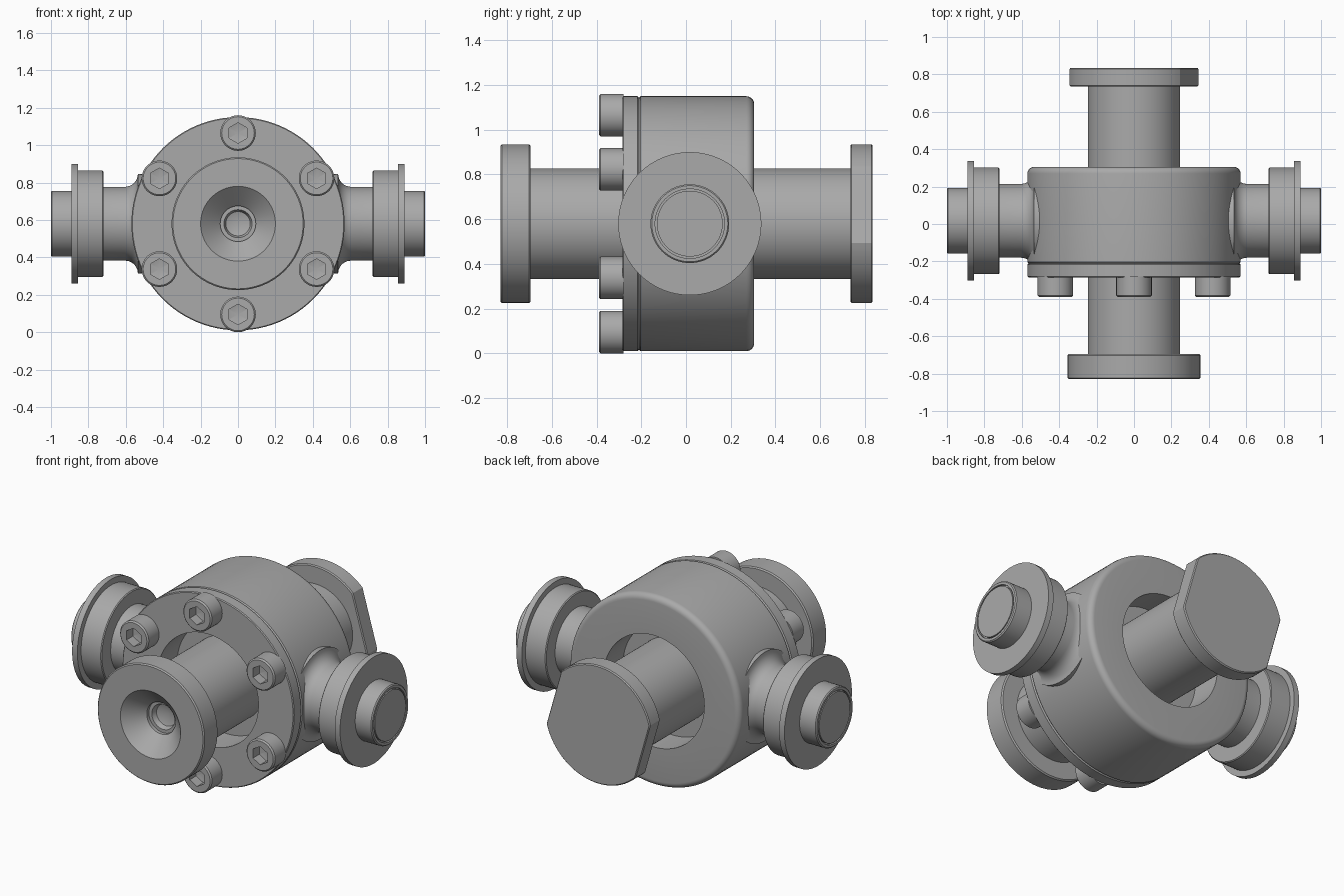
import bpy, bmesh, math
from math import cos, sin, pi, radians

cube = bpy.data.objects.get("Cube")
if cube:
    bpy.data.objects.remove(cube)

CENTER_Z = 0.58
SEGMENTS = 96

steel = bpy.data.materials.new("steel grey")
steel.use_nodes = True
grey = (0.4, 0.4, 0.4, 1)
steel.diffuse_color = grey
steel.node_tree.nodes["Principled BSDF"].inputs["Base Color"].default_value = grey


def round_radius(r, a):
    return r


def hex_radius(r, a):
    return r * cos(pi / 6) / cos(a % (pi / 3) - pi / 6)


def two_flats_radius(r, a):
    return min(r, r * cos(pi / 6) / max(abs(cos(a)), 0.01))


def lathe(name, profile, axis="y", origin=(0, 0, CENTER_Z), closed=False, turn=0.0):
    """Revolve (position, radius[, shape]) points about an axis."""
    bm = bmesh.new()
    rings = []
    for point in profile:
        h, r = point[:2]
        shape = point[2] if len(point) > 2 else round_radius
        ring = []
        for i in range(SEGMENTS):
            a = 2 * pi * i / SEGMENTS
            rad = shape(r, a)
            u, v = rad * cos(a + turn), rad * sin(a + turn)
            ring.append(bm.verts.new((u, h, v) if axis == "y" else (h, u, v)))
        rings.append(ring)
    pairs = list(zip(rings, rings[1:]))
    if closed:
        pairs.append((rings[-1], rings[0]))
    for lower, upper in pairs:
        for i in range(SEGMENTS):
            j = (i + 1) % SEGMENTS
            bm.faces.new((lower[i], lower[j], upper[j], upper[i]))
    bmesh.ops.remove_doubles(bm, verts=bm.verts, dist=0.00001)
    bmesh.ops.recalc_face_normals(bm, faces=bm.faces)
    mesh = bpy.data.meshes.new(name)
    bm.to_mesh(mesh)
    bm.free()
    mesh.materials.append(steel)
    obj = bpy.data.objects.new(name, mesh)
    obj.location = origin
    bpy.context.collection.objects.link(obj)
    return obj


def arc(h, r, radius, start, end, steps=6):
    """Points of a rounded corner in a profile."""
    angles = [radians(start + (end - start) * i / steps) for i in range(steps + 1)]
    return [(h + radius * sin(a), r + radius * cos(a)) for a in angles]


# Housing with a rounded back rim and a recess around the shaft
R, BORE, INNER = 0.57, 0.335, 0.2
lathe("housing",
      [(0.12, INNER), (0.12, BORE), (0.305, BORE)]
      + arc(0.27, R - 0.035, 0.035, 90, 0)
      + [(-0.203, R), (-0.21, R - 0.007), (-0.21, BORE), (-0.1, BORE), (-0.1, INNER)],
      closed=True)

# Front cover ring
lathe("cover_plate",
      [(-0.21, BORE), (-0.21, R - 0.007), (-0.217, R), (-0.28, R),
       (-0.285, R - 0.005), (-0.285, BORE)], closed=True)

# Through shaft with a front flange and countersunk centre hole
lathe("shaft_and_front_flange",
      [(-0.66, 0), (-0.68, 0.065), (-0.71, 0.075), (-0.71, 0.095), (-0.73, 0.095),
       (-0.83, 0.2), (-0.83, 0.348), (-0.823, 0.355), (-0.702, 0.355),
       (-0.695, 0.348), (-0.695, 0.247), (0.74, 0.247), (0.74, 0)])

# Back flange with two tilted wrench flats
lathe("back_flange",
      [(0.735, 0), (0.735, 0.349, two_flats_radius), (0.741, 0.355, two_flats_radius),
       (0.829, 0.355, two_flats_radius), (0.835, 0.349, two_flats_radius), (0.835, 0)],
      turn=radians(16))

# Socket head bolts around the cover
for i in range(6):
    a = radians(30 + 60 * i)
    lathe("cover_bolt_%d" % (i + 1),
          [(-0.28, 0), (-0.28, 0.095), (-0.382, 0.095), (-0.39, 0.087),
           (-0.39, 0.055, hex_radius), (-0.33, 0.055, hex_radius), (-0.32, 0)],
          origin=(0.485 * cos(a), 0, CENTER_Z + 0.485 * sin(a)), turn=pi / 6)

# Side ports: flared neck, collar, thin flange and grooved end stub
for side, s in (("left", 1), ("right", -1)):
    port = ([(0.4, 0), (0.4, 0.265), (0.52, 0.265)]
            + [(h, r) for h, r in arc(0.605, 0.267, 0.07, 270, 180)][::1])
    # the flare runs from the housing wall down to the neck radius
    port += [(0.72, 0.197), (0.72, 0.28), (0.725, 0.285), (0.855, 0.285),
             (0.855, 0.32), (0.89, 0.32), (0.89, 0.176), (0.994, 0.176),
             (1.0, 0.17), (1.0, 0.155), (0.985, 0.155), (0.985, 0.147),
             (1.0, 0.147), (1.0, 0)]
    lathe(side + "_port", [(s * h, r) for h, r in port], axis="x",
          origin=(0, 0.017, CENTER_Z))

# Smooth curved surfaces while keeping edges crisp
bpy.ops.object.select_all(action="DESELECT")
for obj in bpy.context.collection.objects:
    if obj.type == "MESH":
        obj.select_set(True)
        bpy.context.view_layer.objects.active = obj
bpy.ops.object.shade_smooth_by_angle(angle=radians(30))
